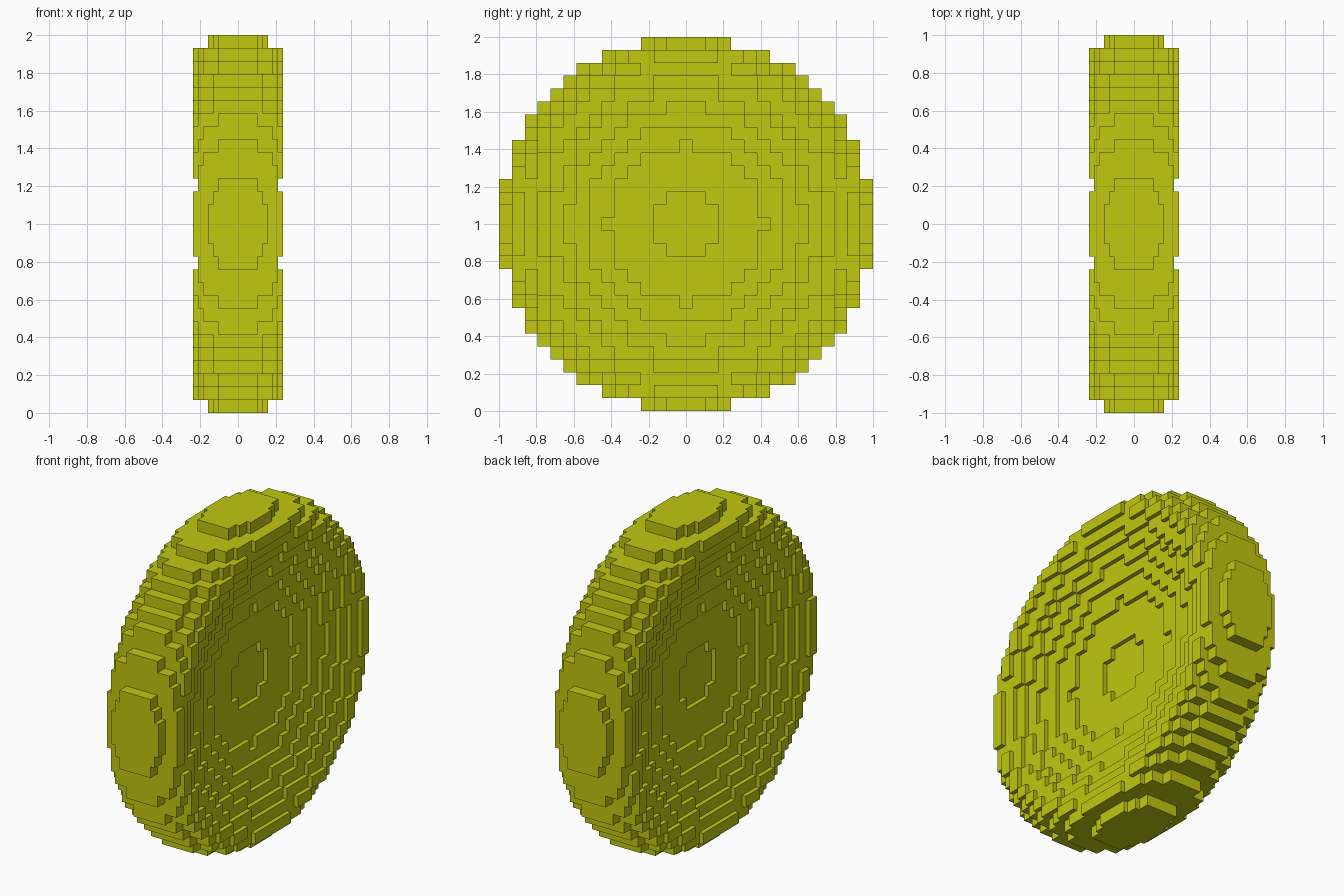
import bpy, bmesh

if "Cube" in bpy.data.objects:
    bpy.data.objects.remove(bpy.data.objects["Cube"])

CELL = 2 / 29      # block size across the disc (y and z)
LAYER = 0.0265     # block size through the disc (x)
N = 14             # blocks from the centre to the edge

# Half thickness in layers up to each squared radius (in blocks):
# hollow dish in the middle, thick rim, rounded outer edge
STEPS = [(6, 2), (36, 3), (58, 4), (83, 5), (105, 6), (127, 7), (154, 8),
         (177, 9), (188, 8), (195, 7), (198, 6), (202, 5), (210, 4)]


def level(i, j):
    r2 = i * i + j * j
    for limit, layers in STEPS:
        if r2 <= limit:
            return layers
    return 0


def solid(k, i, j):
    return -level(i, j) <= k < level(i, j)


bm = bmesh.new()
verts = {}


def corner(p):
    if p not in verts:
        verts[p] = bm.verts.new((p[0] * LAYER, (p[1] - 0.5) * CELL,
                                 (p[2] - 0.5) * CELL + 1))
    return verts[p]


# Stepped disc: one quad on every exposed block side
for i in range(-N, N + 1):
    for j in range(-N, N + 1):
        h = level(i, j)
        for k in range(-h, h):
            cell = (k, i, j)
            for axis in range(3):
                u, v = (axis + 1) % 3, (axis + 2) % 3
                for side in (0, 1):
                    near = list(cell)
                    near[axis] += 2 * side - 1
                    if solid(*near):
                        continue
                    quad = []
                    for du, dv in ((0, 0), (1, 0), (1, 1), (0, 1)):
                        p = list(cell)
                        p[axis] += side
                        p[u] += du
                        p[v] += dv
                        quad.append(corner(tuple(p)))
                    bm.faces.new(quad if side else quad[::-1])

mesh = bpy.data.meshes.new("stepped_disc")
bm.to_mesh(mesh)
bm.free()

yellow = bpy.data.materials.new("lime yellow")
yellow.diffuse_color = (0.53, 0.58, 0.005, 1)
yellow.use_nodes = True
yellow.node_tree.nodes["Principled BSDF"].inputs["Base Color"].default_value = yellow.diffuse_color
mesh.materials.append(yellow)

disc = bpy.data.objects.new("stepped_disc", mesh)
bpy.context.collection.objects.link(disc)
